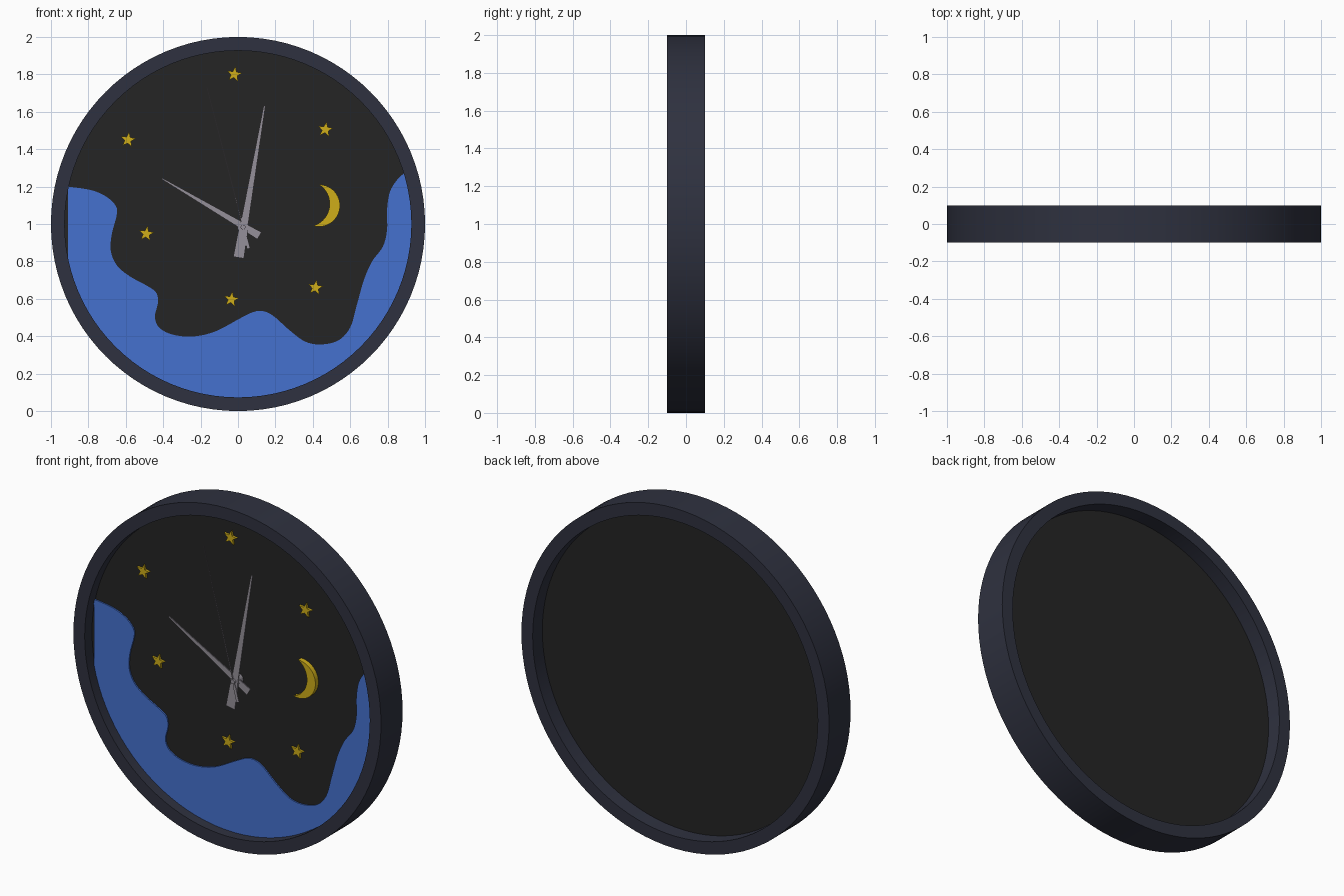
import bpy, bmesh, math
from mathutils import Vector

if "Cube" in bpy.data.objects:
    bpy.data.objects.remove(bpy.data.objects["Cube"])


def material(name, rgb):
    m = bpy.data.materials.new(name)
    m.diffuse_color = (*rgb, 1)
    m.use_nodes = True
    m.node_tree.nodes["Principled BSDF"].inputs["Base Color"].default_value = m.diffuse_color
    return m


NAVY = material("navy", (0.028, 0.031, 0.05))
BLACK = material("black", (0.018, 0.018, 0.018))
BLUE = material("blue", (0.06, 0.165, 0.62))
GOLD = material("gold", (0.62, 0.42, 0.01))
SILVER = material("silver", (0.30, 0.28, 0.32))


def finish(bm, name, mat):
    bmesh.ops.recalc_face_normals(bm, faces=bm.faces)
    me = bpy.data.meshes.new(name)
    bm.to_mesh(me)
    bm.free()
    me.materials.append(mat)
    ob = bpy.data.objects.new(name, me)
    bpy.context.collection.objects.link(ob)
    bpy.ops.object.select_all(action='DESELECT')
    ob.select_set(True)
    bpy.context.view_layer.objects.active = ob
    bpy.ops.object.shade_smooth_by_angle(angle=math.radians(30))
    return ob


def plate(name, outline, y0, y1, mat):
    """Extrude a closed x-z outline from y0 to y1."""
    bm = bmesh.new()
    face = bm.faces.new([bm.verts.new((x, y0, z)) for x, z in outline])
    ext = bmesh.ops.extrude_face_region(bm, geom=[face], use_keep_orig=True)
    moved = [v for v in ext["geom"] if isinstance(v, bmesh.types.BMVert)]
    bmesh.ops.translate(bm, verts=moved, vec=(0, y1 - y0, 0))
    return finish(bm, name, mat)


def arc(cx, cz, r, a0, a1, n):
    return [(cx + r * math.cos(a0 + (a1 - a0) * i / n),
             cz + r * math.sin(a0 + (a1 - a0) * i / n)) for i in range(n + 1)]


def circle(cx, cz, r, n):
    return arc(cx, cz, r, 0, 2 * math.pi, n)[:-1]


def smooth_path(pts, steps=5):
    """Catmull-Rom curve through the points."""
    p = [Vector(q) for q in [pts[0]] + pts + [pts[-1]]]
    out = []
    for a, b, c, d in zip(p, p[1:], p[2:], p[3:]):
        for i in range(steps):
            t = i / steps
            out.append(0.5 * (2 * b + (c - a) * t + (2 * a - 5 * b + 4 * c - d) * t * t
                              + (3 * b - a - 3 * c + d) * t ** 3))
    return [tuple(v) for v in out] + [pts[-1]]


# Round frame: rectangular section swept about the y axis
bm = bmesh.new()
N = 96
rings = [[bm.verts.new((x, y, z)) for x, z in circle(0, 1, r, N)]
         for r, y in ((1, -0.1), (1, 0.1), (0.927, 0.1), (0.927, -0.1))]
for k in range(4):
    a, b = rings[k], rings[(k + 1) % 4]
    for i in range(N):
        j = (i + 1) % N
        bm.faces.new((a[i], a[j], b[j], b[i]))
finish(bm, "frame", NAVY)

# Dial disc
plate("dial", circle(0, 1, 0.93, N), -0.032, 0.01, BLACK)

# Blue wavy area around the lower dial
shore = [(-.91, 1.20), (-.78, 1.18), (-.695, 1.14), (-.65, 1.09), (-.65, 1.04),
         (-.675, .945), (-.68, .855), (-.647, .778), (-.578, .72), (-.487, .67),
         (-.438, .634), (-.428, .58), (-.444, .505), (-.422, .447), (-.353, .41),
         (-.246, .398), (-.123, .425), (.01, .495), (.075, .527), (.128, .535),
         (.187, .51), (.278, .43), (.358, .372), (.44, .356), (.535, .377),
         (.6, .447), (.636, .57), (.674, .703), (.717, .80), (.775, .88),
         (.797, .97), (.797, 1.078), (.813, 1.174), (.856, 1.243), (.888, 1.27)]
rim = arc(0, 1, 0.93, math.radians(16.8), math.radians(-167.6), 60)
plate("water", smooth_path(shore) + rim, -0.04, -0.03, BLUE)

# Stars
for i, (x, z) in enumerate([(-.02, 1.80), (.467, 1.505), (-.588, 1.45),
                            (-.49, .948), (-.036, .597), (.414, .66)]):
    pts = []
    for k in range(10):
        r = 0.043 if k % 2 == 0 else 0.018
        a = math.radians(82 + 36 * k)
        pts.append((x + r * math.cos(a), z + r * math.sin(a)))
    plate(f"star_{i + 1}", pts, -0.045, -0.03, GOLD)


# Crescent moon: two arcs through the same tips
def bulge(p, q, sag, n=24):
    p, q = Vector(p), Vector(q)
    half = (p - q).length / 2
    r = (half * half + sag * sag) / (2 * sag)
    d = (p - q).normalized()
    out = Vector((d.y, -d.x))
    c = (p + q) / 2 + out * (sag - r)
    mid = math.atan2(out.y, out.x)
    h = math.acos((r - sag) / r)
    return arc(c.x, c.y, r, mid + h, mid - h, n)


top, low = (.433, 1.211), (.402, .99)
moon = bulge(top, low, .128) + bulge(top, low, .072)[-2:0:-1]
plate("moon", moon, -0.06, -0.03, GOLD)

# Hands: tapered blade with a broader tail
hub = Vector((.027, .983))


def hand(name, tip, tail, w_tip, w_hub, w_tail, y0, y1):
    tip, tail = Vector(tip), Vector(tail)
    d = (tip - tail).normalized()
    s = Vector((-d.y, d.x))
    neck = tail + d * ((hub - tail).dot(d) - 0.035)
    stations = [(tail, w_tail), (neck, w_tail * 0.9), (neck + d * 0.035, w_hub), (tip, w_tip)]
    pts = [p + s * w for p, w in stations] + [p - s * w for p, w in reversed(stations)]
    plate(name, [tuple(p) for p in pts], y0, y1, SILVER)


hand("hour_hand", (-.405, 1.242), (.115, .937), .004, .018, .022, -0.066, -0.06)
hand("minute_hand", (.142, 1.632), (.003, .82), .005, .021, .029, -0.076, -0.07)
hand("second_hand", (-.166, 1.73), (.057, .868), .0015, .003, .009, -0.084, -0.08)

# Spindle and cap
plate("spindle", circle(hub.x, hub.y, .03, 32), -0.068, -0.03, SILVER)
plate("spindle_cap", circle(hub.x, hub.y, .013, 24), -0.09, -0.06, SILVER)
